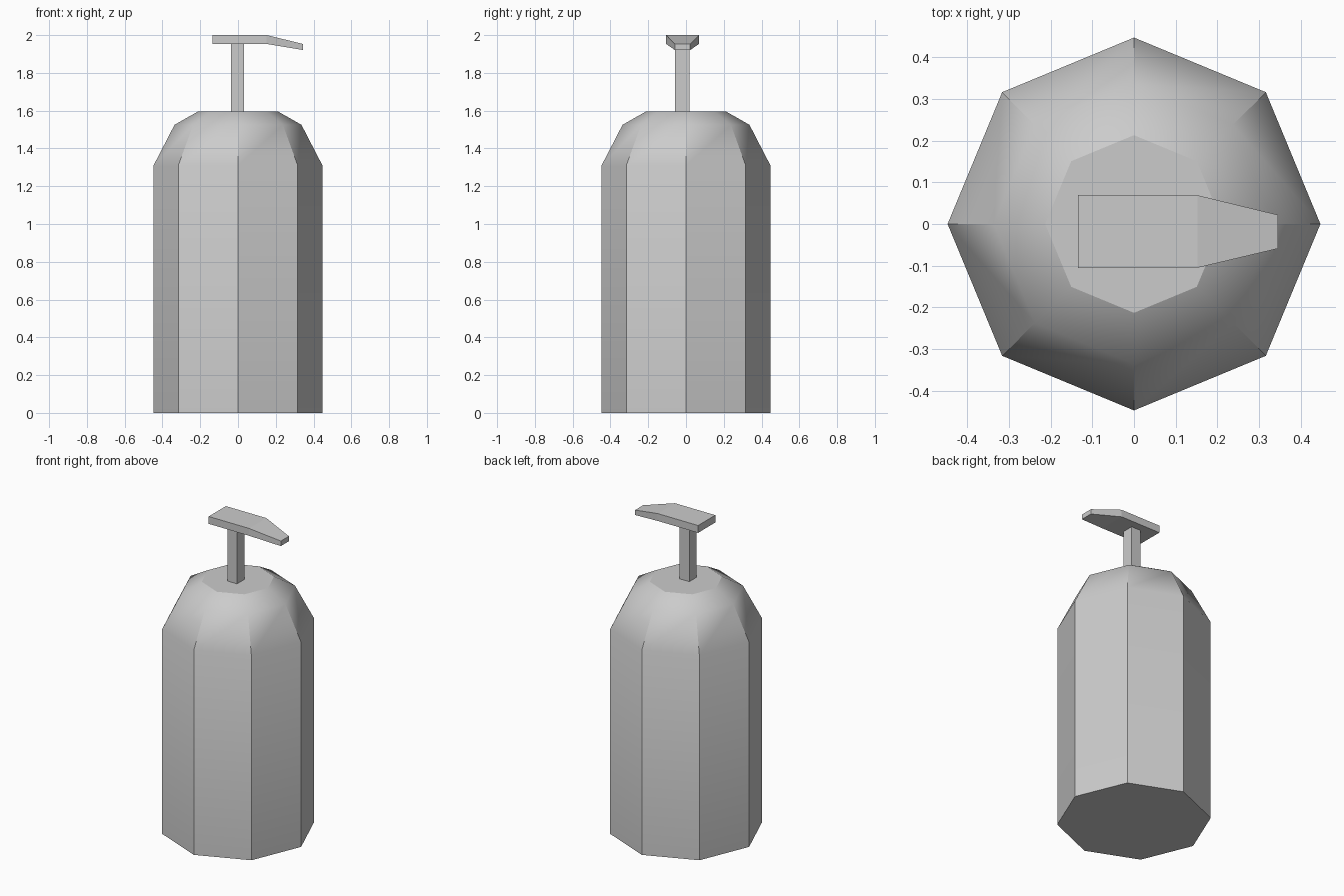
import bpy, bmesh, math

if "Cube" in bpy.data.objects:
    bpy.data.objects.remove(bpy.data.objects["Cube"])


def make_object(name, verts, faces):
    mesh = bpy.data.meshes.new(name)
    mesh.from_pydata(verts, [], faces)
    bm = bmesh.new()
    bm.from_mesh(mesh)
    bmesh.ops.recalc_face_normals(bm, faces=bm.faces)
    bm.to_mesh(mesh)
    bm.free()
    obj = bpy.data.objects.new(name, mesh)
    bpy.context.collection.objects.link(obj)
    return obj


def loft(name, rings):
    """Skin equal-sized vertex rings and cap both ends."""
    n = len(rings[0])
    faces = [(r * n + i, r * n + (i + 1) % n, (r + 1) * n + (i + 1) % n, (r + 1) * n + i)
             for r in range(len(rings) - 1) for i in range(n)]
    faces += [tuple(range(n)), tuple(range((len(rings) - 1) * n, len(rings) * n))]
    return make_object(name, [v for ring in rings for v in ring], faces)


def rect(x0, x1, y0, y1, z):
    return [(x0, y0, z), (x1, y0, z), (x1, y1, z), (x0, y1, z)]


# Eight-sided bottle with rounded shoulders
profile = [(0.447, 0), (0.447, 1.31), (0.336, 1.525), (0.213, 1.595)]
bottle = loft("bottle", [
    [(r * math.cos(i * math.pi / 4), r * math.sin(i * math.pi / 4), z) for i in range(8)]
    for r, z in profile])
bpy.context.view_layer.objects.active = bottle
bottle.select_set(True)
bpy.ops.object.shade_smooth_by_angle(angle=math.radians(35))
for face in bottle.data.polygons:
    if abs(face.normal.z) > 0.99:
        face.use_smooth = False

# Square pump stem, sunk slightly into the bottle and the head
loft("pump_stem", [rect(-0.036, 0.033, -0.057, 0.018, z) for z in (1.59, 1.955)])

# Pump head: flat pad narrowing into a drooping spout
# sections: x, y min, y max, bottom, top
sections = [(-0.134, -0.105, 0.069, 1.953, 2.0),
            (0.152, -0.105, 0.069, 1.953, 2.0),
            (0.345, -0.059, 0.022, 1.921, 1.953)]
loft("pump_head", [
    [(x, y0, z0), (x, y1, z0), (x, y1, z1), (x, y0, z1)]
    for x, y0, y1, z0, z1 in sections])
